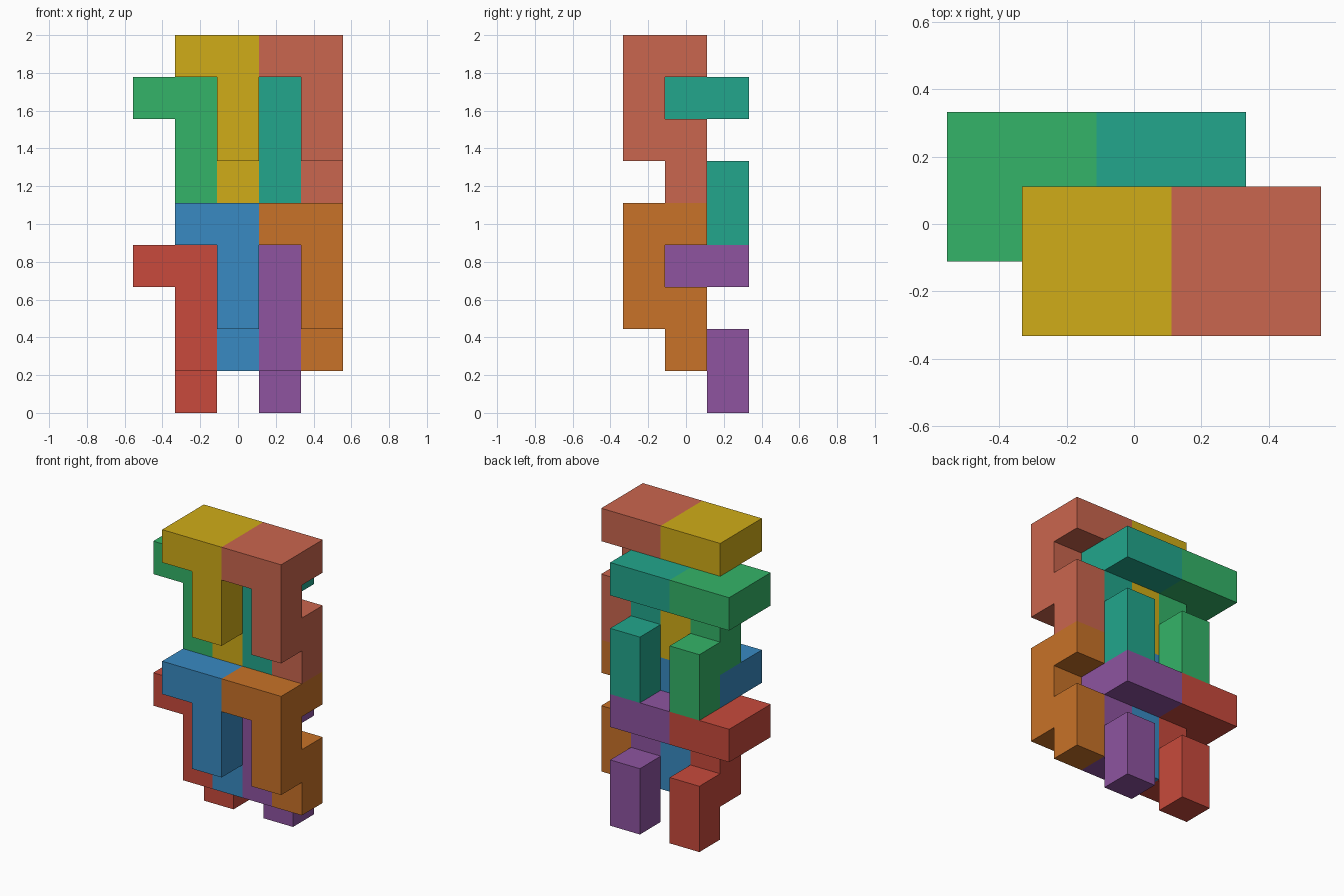
import bpy, bmesh
from mathutils import Vector

if "Cube" in bpy.data.objects:
    bpy.data.objects.remove(bpy.data.objects["Cube"])

U = 2 / 9  # edge of one cube cell

# One interlocking block in cells: a 2x2 slab on top with a stepped leg below
BLOCK = {(0, 0, 0), (1, 0, 0), (0, 1, 0), (1, 1, 0),
         (1, 0, -1), (1, 0, -2), (1, 1, -2), (1, 1, -3)}


def block_mesh(name):
    """Outer skin of the block, with flat regions merged into single faces."""
    bm = bmesh.new()
    for cell in BLOCK:
        for axis in range(3):
            for sign in (-1, 1):
                step = [0, 0, 0]
                step[axis] = sign
                if tuple(c + s for c, s in zip(cell, step)) in BLOCK:
                    continue
                corners = []
                for a, b in ((0, 0), (1, 0), (1, 1), (0, 1))[::sign]:
                    p = list(cell)
                    p[axis] += (sign + 1) // 2
                    p[(axis + 1) % 3] += a
                    p[(axis + 2) % 3] += b
                    corners.append(bm.verts.new(Vector(p) * U))
                bm.faces.new(corners)
    bmesh.ops.remove_doubles(bm, verts=bm.verts, dist=1e-4)
    bmesh.ops.dissolve_limit(bm, angle_limit=0.01, verts=bm.verts, edges=bm.edges)
    bmesh.ops.recalc_face_normals(bm, faces=bm.faces)
    mesh = bpy.data.meshes.new(name)
    bm.to_mesh(mesh)
    bm.free()
    return mesh


def linear(hex_colour):
    rgb = [int(hex_colour[i:i + 2], 16) / 255 for i in (0, 2, 4)]
    return [c / 12.92 if c <= 0.04045 else ((c + 0.055) / 1.055) ** 2.4 for c in rgb] + [1]


# Slab positions (x, y, z cells) within one tier, and the colours of each tier
SPOTS = {"back_left": (0, 1, 3), "back_right": (2, 1, 3),
         "front_left": (1, 0, 4), "front_right": (3, 0, 4)}
TIERS = {"lower": ("C84A3C", "8E54A0", "388AC2", "C87228"),
         "upper": ("34B468", "22A68C", "D0AC18", "CA664E")}

for tier, (tier_name, colours) in enumerate(TIERS.items()):
    for (spot, (x, y, z)), colour in zip(SPOTS.items(), colours):
        name = f"{tier_name}_{spot}_block"
        mesh = block_mesh(name)
        mat = bpy.data.materials.new(name + "_colour")
        mat.diffuse_color = linear(colour)
        mat.use_nodes = True
        mat.node_tree.nodes["Principled BSDF"].inputs["Base Color"].default_value = mat.diffuse_color
        mesh.materials.append(mat)
        obj = bpy.data.objects.new(name, mesh)
        obj.location = ((x - 2.5) * U, (y - 1.5) * U, (z + 4 * tier) * U)
        bpy.context.collection.objects.link(obj)
